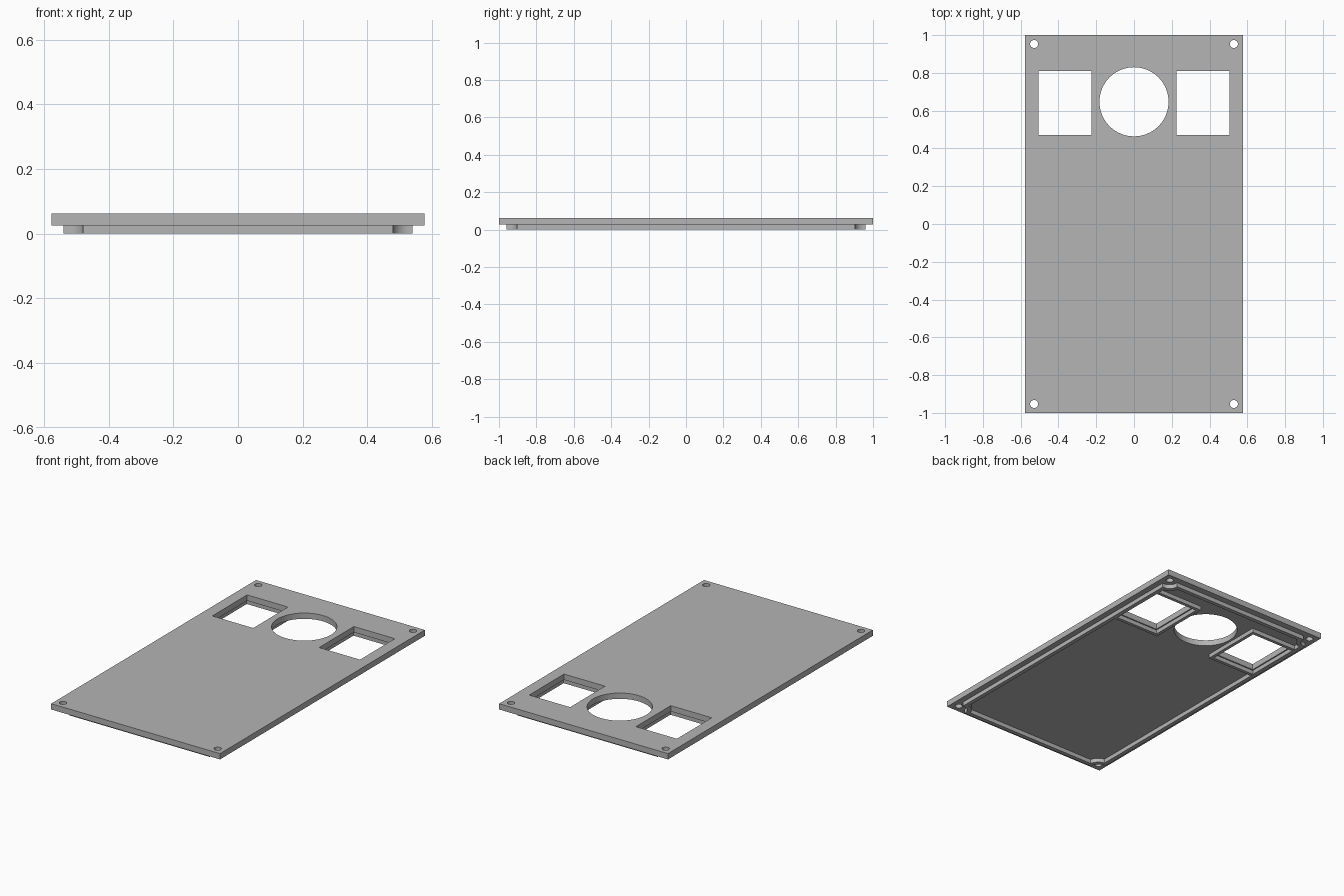
import bpy, bmesh, math

cube = bpy.data.objects.get("Cube")
if cube:
    bpy.data.objects.remove(cube, do_unlink=True)

grey = bpy.data.materials.new("plain_grey")
grey.use_nodes = True
grey.diffuse_color = (0.46, 0.46, 0.46, 1)
grey.node_tree.nodes["Principled BSDF"].inputs["Base Color"].default_value = grey.diffuse_color

BOTTOM, TOP = 0.026, 0.062      # plate height range
HOLE_X, HOLE_Y = 0.529, 0.953   # screw hole centres


def rect(x0, x1, y0, y1):
    return [(x0, y0), (x1, y0), (x1, y1), (x0, y1)]


def circle(cx, cy, r, n):
    return [(cx + r * math.cos(math.tau * i / n), cy + r * math.sin(math.tau * i / n))
            for i in range(n)]


def notched(x, y, r):
    """Rectangle whose corners curve inward around the screw holes."""
    a0 = math.pi + math.asin(max(0, (HOLE_Y - y) / r))
    a1 = 1.5 * math.pi - math.asin(max(0, (HOLE_X - x) / r))
    arc = [a0 + (a1 - a0) * i / 12 for i in range(13)]
    corner = [(HOLE_X + r * math.cos(a), HOLE_Y + r * math.sin(a)) for a in arc]
    if y > HOLE_Y:
        corner = [(corner[0][0], y)] + corner
    if x > HOLE_X:
        corner = corner + [(x, corner[-1][1])]
    back = corner[::-1]
    return (corner + [(px, -py) for px, py in back]
            + [(-px, -py) for px, py in corner] + [(-px, py) for px, py in back])


def slab(name, outlines, z0, z1):
    """Extrude an outline with holes into a solid slab."""
    curve = bpy.data.curves.new(name, "CURVE")
    curve.dimensions, curve.fill_mode = "2D", "BOTH"
    curve.extrude = (z1 - z0) / 2
    for pts in outlines:
        spline = curve.splines.new("POLY")
        spline.points.add(len(pts) - 1)
        for p, (x, y) in zip(spline.points, pts):
            p.co = (x, y, 0, 1)
        spline.use_cyclic_u = True
    temp = bpy.data.objects.new(name + "_outline", curve)
    bpy.context.collection.objects.link(temp)
    graph = bpy.context.evaluated_depsgraph_get()
    mesh = bpy.data.meshes.new_from_object(temp.evaluated_get(graph))
    bpy.data.objects.remove(temp, do_unlink=True)
    bm = bmesh.new()
    bm.from_mesh(mesh)
    bmesh.ops.translate(bm, verts=bm.verts, vec=(0, 0, (z0 + z1) / 2))
    bmesh.ops.remove_doubles(bm, verts=bm.verts, dist=0.00005)
    bmesh.ops.recalc_face_normals(bm, faces=bm.faces)
    for f in bm.faces:
        f.smooth = False
    bm.to_mesh(mesh)
    bm.free()
    mesh.materials.clear()
    mesh.materials.append(grey)
    obj = bpy.data.objects.new(name, mesh)
    bpy.context.collection.objects.link(obj)
    return obj


# Cover plate with two windows, a round opening and four screw holes
windows = [rect(-0.505, -0.225, 0.47, 0.81), rect(0.225, 0.505, 0.47, 0.81)]
screws = [circle(sx * HOLE_X, sy * HOLE_Y, 0.021, 24) for sx in (-1, 1) for sy in (-1, 1)]
slab("cover_plate", [rect(-0.577, 0.577, -1, 1), circle(0, 0.647, 0.183, 64)]
     + windows + screws, BOTTOM, TOP)

# Locating lip underneath, bending around the screw holes
slab("under_lip", [notched(0.54, 0.96, 0.05), notched(0.515, 0.935, 0.075)], 0, BOTTOM)

# Shallow frames under the windows, set back slightly from the openings
for side, s in (("right", -1), ("left", 1)):
    cx = s * 0.365
    slab(side + "_window_frame",
         [rect(cx - 0.168, cx + 0.168, 0.442, 0.838),
          rect(cx - 0.148, cx + 0.148, 0.462, 0.818)], 0.0005, BOTTOM)
